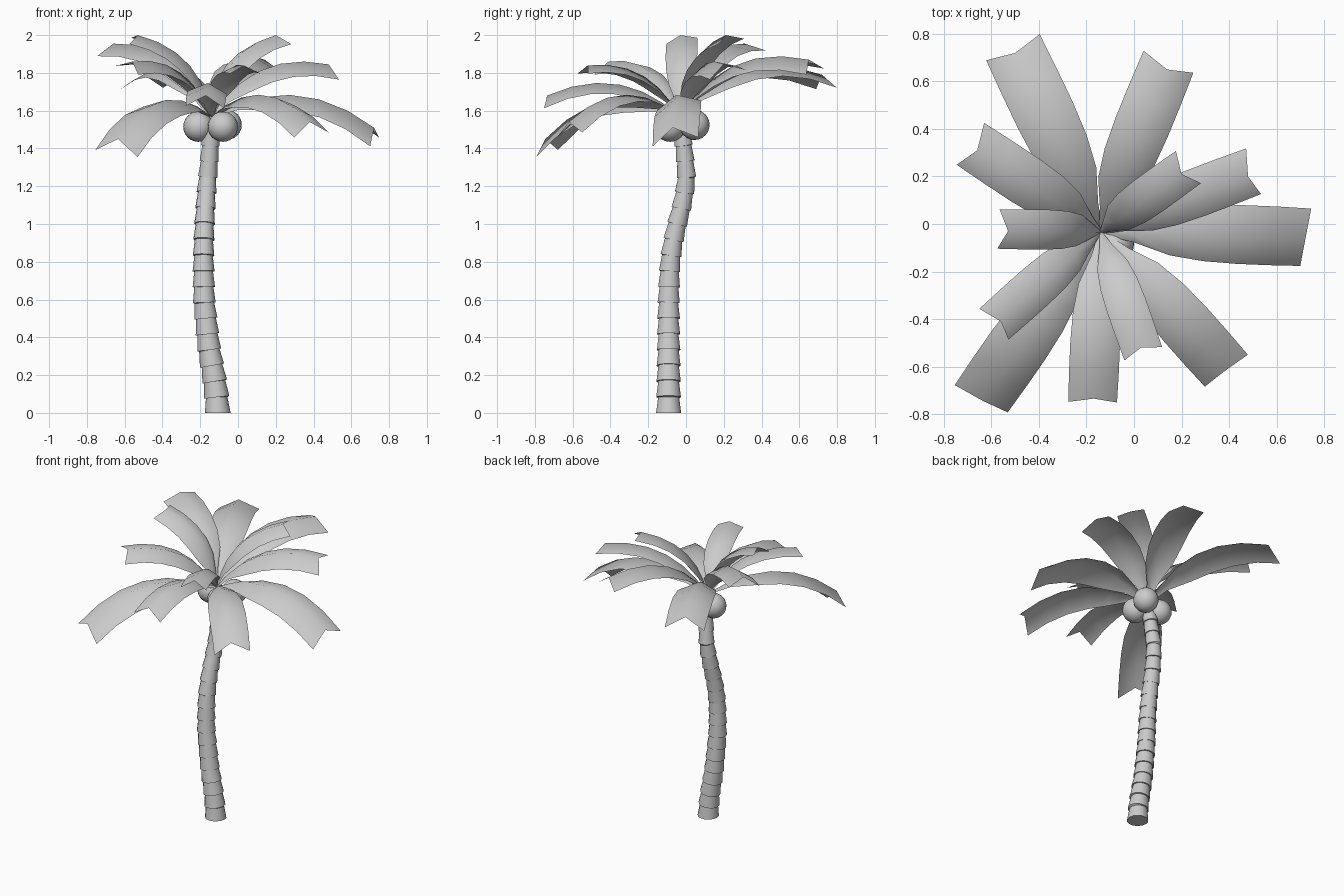
import bpy, bmesh, math
from mathutils import Vector

if "Cube" in bpy.data.objects:
    bpy.data.objects.remove(bpy.data.objects["Cube"])

UP = Vector((0, 0, 1))


def make_object(name, bm):
    bmesh.ops.recalc_face_normals(bm, faces=bm.faces)
    mesh = bpy.data.meshes.new(name)
    bm.to_mesh(mesh)
    bm.free()
    ob = bpy.data.objects.new(name, mesh)
    bpy.context.collection.objects.link(ob)
    for p in mesh.polygons:
        p.use_smooth = True
    return ob


# Trunk: stacked rings, each flared at its lower edge, along a bent path
PATH = [Vector(p) for p in (
    (-.107, -.092, 0), (-.115, -.092, .12), (-.155, -.092, .35),
    (-.18, -.092, .6), (-.183, -.085, .8), (-.18, -.06, .95),
    (-.17, -.012, 1.13), (-.16, .003, 1.25), (-.147, -.01, 1.4),
    (-.14, -.03, 1.54))]


def path_at(z):
    for a, b in zip(PATH, PATH[1:]):
        if z <= b.z:
            break
    return a.lerp(b, (z - a.z) / (b.z - a.z))


def build_trunk(segments=18, sides=14, top=1.5):
    bm = bmesh.new()
    rings = []
    for i in range(segments):
        z0, z1 = top * i / segments, top * (i + 1) / segments
        a, b = path_at(z0), path_at(z1)
        q = UP.rotation_difference(b - a) if i else UP.rotation_difference(UP)
        flare = .068 - .020 * i / segments
        for c, r in ((a, flare), (b, flare * .84)):
            ring = []
            for k in range(sides):
                t = 2 * math.pi * k / sides
                ring.append(bm.verts.new(
                    c + q @ Vector((r * math.cos(t), r * math.sin(t), 0))))
            rings.append(ring)
    for lo, hi in zip(rings, rings[1:]):
        for k in range(sides):
            n = (k + 1) % sides
            bm.faces.new((lo[k], lo[n], hi[n], hi[k]))
    bm.faces.new(rings[0])
    bm.faces.new(rings[-1])
    ob = make_object("trunk", bm)
    bpy.context.view_layer.objects.active = ob
    ob.select_set(True)
    bpy.ops.object.shade_smooth_by_angle(angle=math.radians(35))
    ob.select_set(False)


build_trunk()

# Coconuts under the crown
for i, c in enumerate(((-.06, .045, 1.525), (-.08, -.085, 1.515),
                       (-.21, -.005, 1.515))):
    bm = bmesh.new()
    bmesh.ops.create_uvsphere(bm, u_segments=20, v_segments=12, radius=.08)
    bmesh.ops.translate(bm, verts=bm.verts, vec=c)
    make_object(f"coconut_{i + 1}", bm)

# Fronds: arched leaves with a raised midrib and a notched tip
CROWN = Vector((-.14, -.035, 1.57))
STATIONS = ((0, .012), (.14, .05), (.3, .115), (.47, .14),
            (.65, .148), (.83, .148), (1, .145))


def build_frond(name, tip, roll):
    chord = Vector(tip) - CROWN
    length = chord.length
    side = chord.cross(UP).normalized()
    bow = side.cross(chord).normalized()
    bm = bmesh.new()
    rows = []
    for u, w in STATIONS:
        mid = CROWN + chord * u + bow * (.165 * length * 4 * u * (1 - u))
        tangent = (chord + bow * (.66 * length * (1 - 2 * u))).normalized()
        normal = side.cross(tangent)
        across = side * math.cos(roll) + normal * math.sin(roll)
        drop = normal * math.cos(roll) - side * math.sin(roll)
        edge = mid + (tangent * (.055 * u) - drop * (.48 * w)) * length
        rows.append([bm.verts.new(p) for p in (
            edge - across * w * length, mid, edge + across * w * length)])
    for a, b in zip(rows, rows[1:]):
        for k in (0, 1):
            bm.faces.new((a[k], a[k + 1], b[k + 1], b[k]))
    make_object(name, bm)


# Each frond: midrib tip and sideways roll
FRONDS = (
    ((-.50, .72, 1.79), .03), ((.14, .65, 1.87), -.14),
    ((-.66, .31, 1.955), .14), ((-.53, -.03, 2.0), .2),
    ((-.56, -.41, 1.86), .25), ((-.635, -.745, 1.45), .2),
    ((-.17, -.735, 1.68), .07), ((.03, -.52, 1.84), 0),
    ((.38, -.62, 1.54), -.15), ((.72, -.07, 1.51), -.24),
    ((.48, .20, 1.845), -.25), ((.20, .21, 2.0), -.17))
for i, (tip, roll) in enumerate(FRONDS):
    build_frond(f"frond_{i + 1}", tip, roll)
